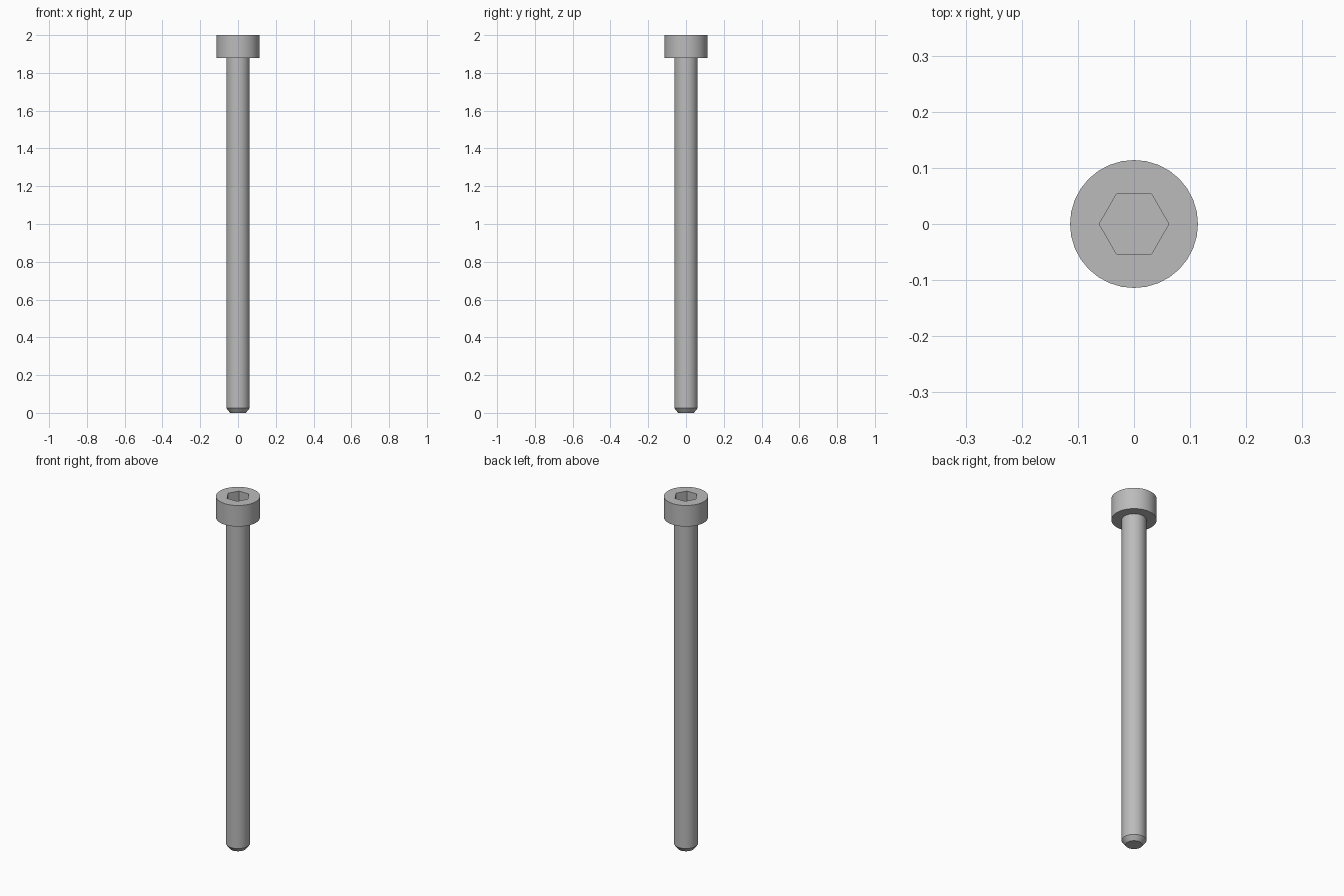
import bpy, bmesh, math

SIDES = 32
HEAD_R, SHAFT_R, TIP_R, HEX_R = 0.114, 0.062, 0.042, 0.062
TOP, HEAD_Z, CHAMFER_Z, SOCKET_DEPTH = 2.0, 1.88, 0.025, 0.06

cube = bpy.data.objects.get("Cube")
if cube:
    bpy.data.objects.remove(cube, do_unlink=True)

steel = bpy.data.materials.new("grey_steel")
steel.use_nodes = True
colour = (0.5, 0.5, 0.5, 1)
steel.diffuse_color = colour
steel.node_tree.nodes["Principled BSDF"].inputs["Base Color"].default_value = colour


def ring(bm, radius, z, sides):
    """Closed loop of edges at height z."""
    turn = math.tau / sides
    verts = [bm.verts.new((radius * math.cos(i * turn), radius * math.sin(i * turn), z))
             for i in range(sides)]
    return verts


def loop_edges(bm, verts):
    return [bm.edges.get(p) or bm.edges.new(p) for p in zip(verts, verts[1:] + verts[:1])]


def wall(bm, a, b):
    for i in range(len(a)):
        j = (i + 1) % len(a)
        bm.faces.new((a[i], a[j], b[j], b[i]))


def finish(bm, name):
    bmesh.ops.recalc_face_normals(bm, faces=bm.faces)
    mesh = bpy.data.meshes.new(name)
    bm.to_mesh(mesh)
    bm.free()
    obj = bpy.data.objects.new(name, mesh)
    bpy.context.collection.objects.link(obj)
    mesh.materials.append(steel)
    bpy.ops.object.select_all(action="DESELECT")
    obj.select_set(True)
    bpy.context.view_layer.objects.active = obj
    bpy.ops.object.shade_smooth_by_angle(angle=math.radians(30))


# One closed skin: chamfered tip, shaft, head and hexagonal socket
bm = bmesh.new()
profile = [(TIP_R, 0), (SHAFT_R, CHAMFER_Z), (SHAFT_R, HEAD_Z), (HEAD_R, HEAD_Z), (HEAD_R, TOP)]
rings = [ring(bm, r, z, SIDES) for r, z in profile]
bm.faces.new(rings[0])
for lower, upper in zip(rings, rings[1:]):
    wall(bm, lower, upper)

# Socket walls and floor
rim = ring(bm, HEX_R, TOP, 6)
floor = ring(bm, HEX_R, TOP - SOCKET_DEPTH, 6)
wall(bm, rim, floor)
bm.faces.new(floor)

# Flat top of the head around the socket
bmesh.ops.triangle_fill(bm, use_beauty=True,
                        edges=loop_edges(bm, rings[-1]) + loop_edges(bm, rim))
finish(bm, "socket_head_bolt")
